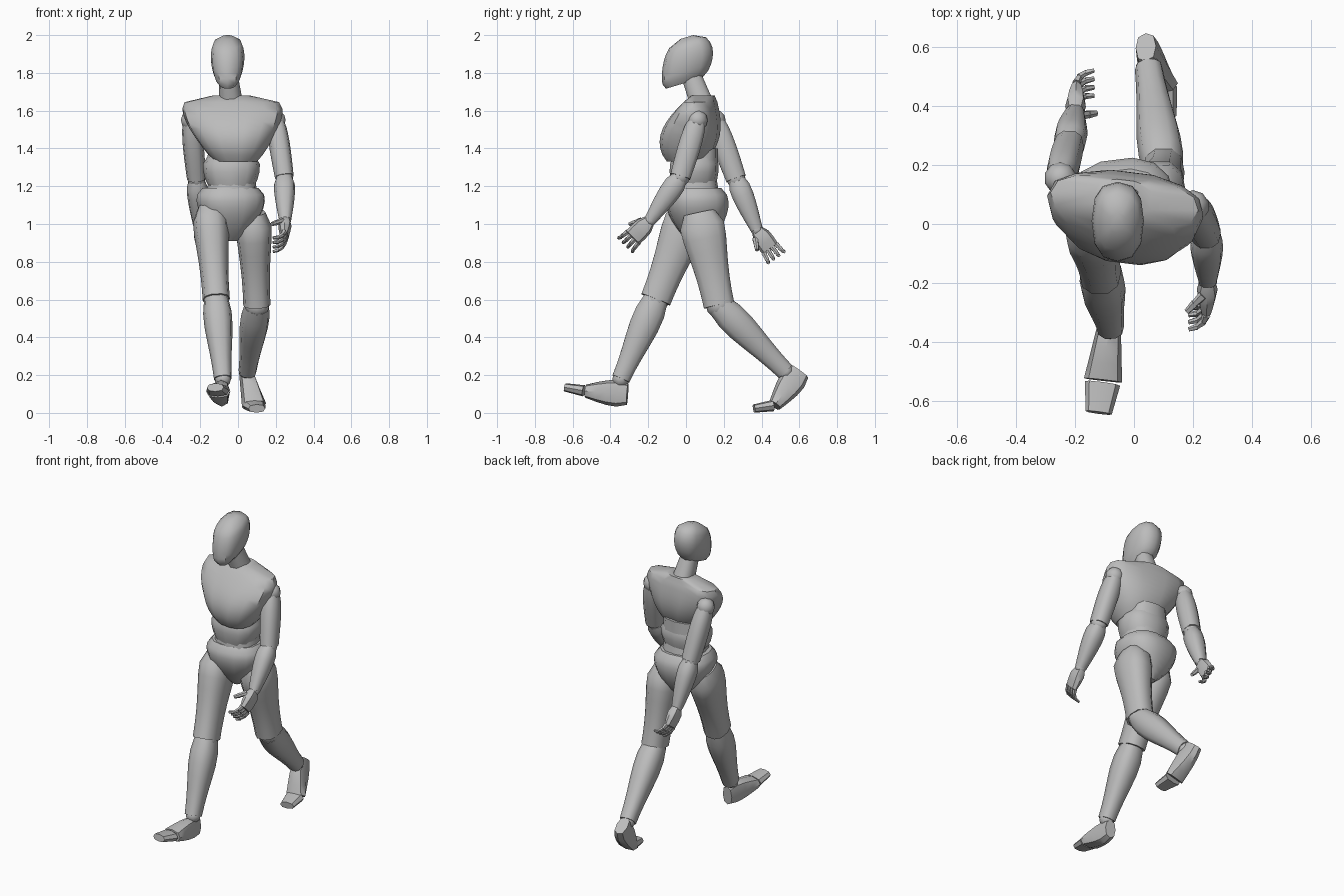
import bpy, bmesh
from math import sin, cos, pi, radians, copysign
from mathutils import Vector, Matrix

cube = bpy.data.objects.get("Cube")
if cube:
    bpy.data.objects.remove(cube, do_unlink=True)

DOWN = Vector((0, 0, -1))
SIDEWAYS = Vector((1, 0, 0))
GREY = (0.5, 0.5, 0.5, 1)

grey = bpy.data.materials.new("plain grey")
grey.use_nodes = True
grey.diffuse_color = GREY
grey.node_tree.nodes["Principled BSDF"].inputs["Base Color"].default_value = GREY


def finish(name, bm, angle):
    bmesh.ops.recalc_face_normals(bm, faces=bm.faces)
    mesh = bpy.data.meshes.new(name)
    bm.to_mesh(mesh)
    bm.free()
    mesh.materials.append(grey)
    mesh.shade_smooth()
    mesh.set_sharp_from_angle(angle=radians(angle))
    bpy.context.collection.objects.link(bpy.data.objects.new(name, mesh))


def squared(value):
    """Push a circle coordinate outward for a slightly boxy section."""
    return copysign(abs(value) ** 0.8, value)


def form(name, start, end, start_size, end_size, swell=(0, 0), peaks=(0.7, 0.7),
         bow=0, fullness=1, axis=None, yaw=0, steps=6, sides=10):
    """Tapered body between two points, swollen in the middle, bowed along y.
    Sizes are (half width, half depth); low peaks move the swelling to the start;
    axis is the normal of the sections when it differs from the body's line."""
    start, end = Vector(start), Vector(end)
    size_a, size_b = Vector(start_size), Vector(end_size)
    axis = (axis or end - start).normalized()
    u = Matrix.Rotation(radians(yaw), 3, "Z") @ SIDEWAYS
    u = (u - axis * u.dot(axis)).normalized()
    v = axis.cross(u)
    bm = bmesh.new()
    loops = []
    for i in range(steps + 1):
        t = i / steps
        arch = [s * max(0, sin(pi * t ** p)) ** fullness for s, p in zip(swell, peaks)]
        size = size_a.lerp(size_b, t) + Vector(arch)
        centre = start.lerp(end, t) + Vector((0, bow * sin(pi * t), 0))
        angles = [2 * pi * k / sides for k in range(sides)]
        loops.append([bm.verts.new(centre + u * size.x * squared(cos(w))
                                   + v * size.y * squared(sin(w))) for w in angles])
    for p, q in zip(loops, loops[1:]):
        for k in range(sides):
            bm.faces.new((p[k], p[k - 1], q[k - 1], q[k]))
    bm.faces.new(loops[0])
    bm.faces.new(loops[-1])
    finish(name, bm, 42)


def joint(name, centre, radius):
    bm = bmesh.new()
    bmesh.ops.create_uvsphere(bm, u_segments=10, v_segments=6, radius=radius,
                              matrix=Matrix.Translation(centre))
    finish(name, bm, 60)


def digit(name, base, directions, length, radius):
    """Chain of short tapering bones."""
    for number, direction in enumerate(directions):
        tip = base + direction.normalized() * length
        form(f"{name}_bone_{number}", base, tip, (radius, radius),
             (radius * 0.7, radius * 0.7), steps=1, sides=6)
        base, radius = tip, radius * 0.85


def hand(side, wrist, knuckles):
    along = (knuckles - wrist).normalized()
    across = SIDEWAYS.cross(along)
    curl = SIDEWAYS * copysign(1, -wrist.x)
    form(side + "_palm", wrist, knuckles, (0.025, 0.03), (0.02, 0.05),
         swell=(0.012, 0.012), steps=3, sides=8)
    # Four curled fingers fan out from the knuckles
    for f in range(4):
        offset = f - 1.5
        fan = across * offset * 0.1
        digit(f"{side}_finger_{f}", knuckles + across * offset * 0.027,
              [along + curl * 0.3 + fan, along + curl + fan, along * 0.3 + curl + fan],
              0.03, 0.015)
    root = wrist.lerp(knuckles, 0.3) - across * 0.035 + curl * 0.015
    digit(side + "_thumb", root, [along + curl - across * 0.5] * 2, 0.04, 0.017)


def arm(side, shoulder, elbow, wrist, knuckles):
    joint(side + "_shoulder", shoulder, 0.055)
    form(side + "_upper_arm", shoulder, elbow, (0.042, 0.046), (0.05, 0.056),
         swell=(0.01, 0.012))
    joint(side + "_elbow", elbow, 0.05)
    form(side + "_forearm", elbow, wrist, (0.04, 0.042), (0.032, 0.033),
         swell=(0.018, 0.02), peaks=(0.6, 0.6))
    joint(side + "_wrist", wrist, 0.033)
    hand(side, Vector(wrist), Vector(knuckles))


def leg(side, hip, knee, ankle, heel, instep, toe):
    form(side + "_thigh", hip, knee, (0.065, 0.085), (0.072, 0.085),
         swell=(0.028, 0.038), peaks=(0.4, 0.4), fullness=2, steps=7)
    joint(side + "_knee", knee, 0.07)
    form(side + "_shin", knee, ankle, (0.065, 0.068), (0.047, 0.05),
         swell=(0.016, 0.02), peaks=(0.55, 0.55), fullness=2)
    joint(side + "_ankle", ankle, 0.045)
    form(side + "_foot", heel, instep, (0.035, 0.058), (0.065, 0.035),
         swell=(0, 0.02), steps=4, sides=8)
    form(side + "_toes", Vector(instep).lerp(Vector(toe), 0.1), toe, (0.06, 0.03),
         (0.045, 0.022), steps=2, sides=8)


# Head with its underside rising to the back, and neck
form("head", (-0.055, 0.005, 1.99), (-0.055, -0.01, 1.745), (0.03, 0.035), (0.045, 0.1),
     swell=(0.053, 0.075), bow=0.012, fullness=0.6, axis=Vector((0, 0.3, -1)),
     steps=8, sides=12)
form("neck", (-0.05, 0.03, 1.78), (-0.035, 0.09, 1.62), (0.05, 0.055), (0.065, 0.065))

# Trunk: the chest and the hips twist against each other
form("chest", (-0.035, 0.09, 1.68), (-0.01, 0, 1.33), (0.1, 0.06), (0.11, 0.1),
     swell=(0.165, 0.07), peaks=(0.45, 1.2), bow=-0.015, fullness=0.8, axis=DOWN,
     yaw=-7, steps=10, sides=14)
form("upper_belly", (-0.035, 0.06, 1.4), (-0.035, 0.05, 1.3), (0.12, 0.11), (0.135, 0.12),
     axis=DOWN, steps=2, sides=12)
form("belly", (-0.035, 0.045, 1.36), (-0.035, 0.04, 1.19), (0.125, 0.11), (0.115, 0.11),
     swell=(0.03, 0.02), fullness=0.7, axis=DOWN, steps=4, sides=12)
form("waist", (-0.03, 0.045, 1.25), (-0.035, 0.05, 1.14), (0.12, 0.115), (0.14, 0.13),
     axis=DOWN, yaw=3, steps=2, sides=12)
form("pelvis", (-0.04, 0.055, 1.19), (-0.035, 0.07, 0.91), (0.15, 0.13), (0.03, 0.06),
     swell=(0.07, 0.058), peaks=(0.8, 0.8), fullness=0.8, axis=DOWN, yaw=7,
     steps=8, sides=14)

# Limbs in mid stride, opposite arm and leg forward
leg("right", hip=(-0.15, 0.03, 1.08), knee=(-0.115, -0.16, 0.6), ankle=(-0.08, -0.345, 0.18),
    heel=(-0.08, -0.31, 0.1), instep=(-0.105, -0.53, 0.115), toe=(-0.12, -0.64, 0.135))
leg("left", hip=(0.08, 0.07, 1.06), knee=(0.1, 0.175, 0.57), ankle=(0.05, 0.525, 0.22),
    heel=(0.04, 0.6, 0.22), instep=(0.085, 0.47, 0.04), toe=(0.1, 0.36, 0.023))
arm("left", shoulder=(0.2, 0.06, 1.55), elbow=(0.245, -0.03, 1.25),
    wrist=(0.25, -0.19, 1.02), knuckles=(0.245, -0.28, 0.93))
arm("right", shoulder=(-0.25, 0.155, 1.55), elbow=(-0.22, 0.265, 1.24),
    wrist=(-0.2, 0.375, 0.97), knuckles=(-0.195, 0.445, 0.87))
